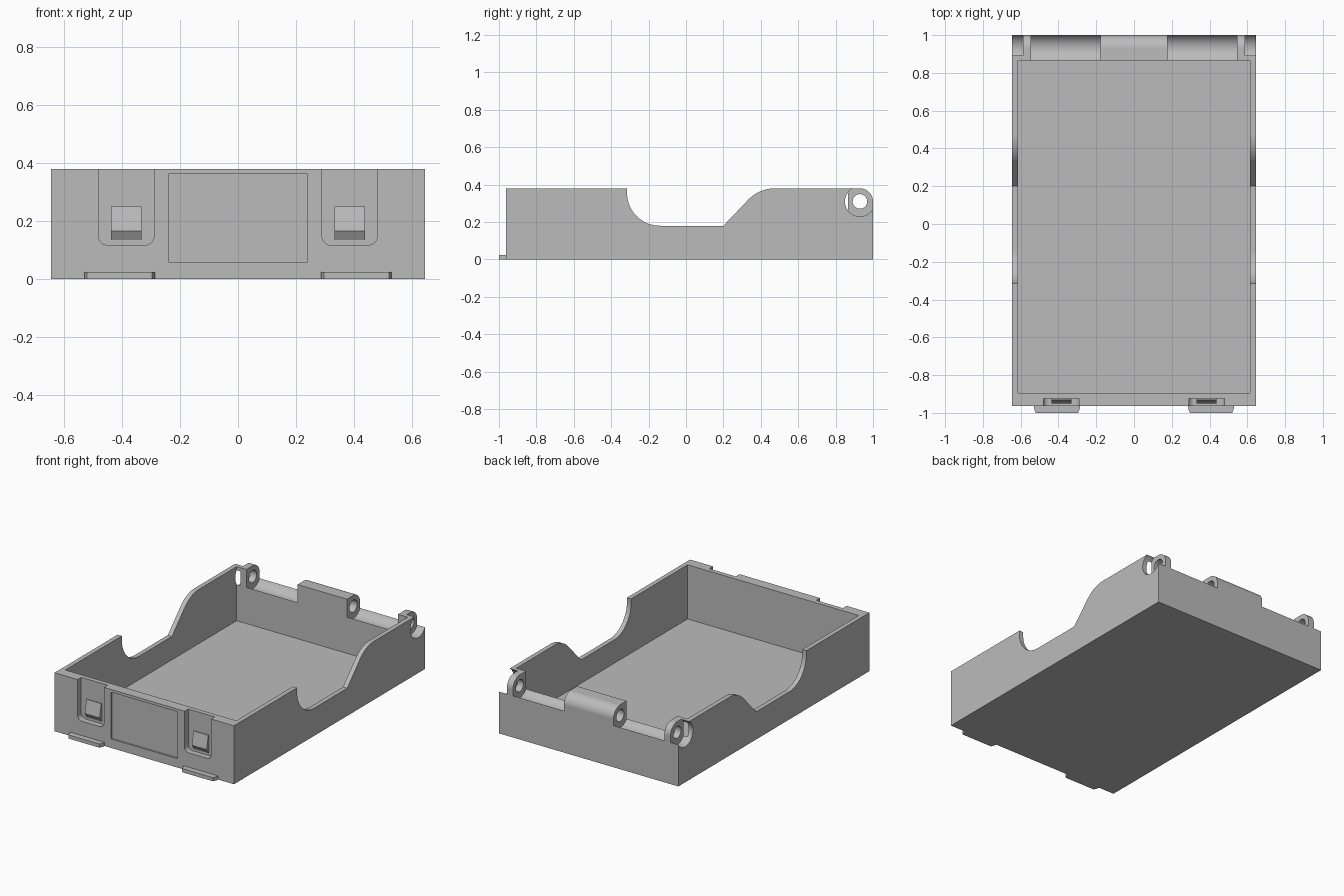
import bpy, bmesh
from math import radians, cos, sin

cube = bpy.data.objects.get("Cube")
if cube:
    bpy.data.objects.remove(cube, do_unlink=True)

grey = bpy.data.materials.new("plain grey")
grey.use_nodes = True
COLOUR = (0.5, 0.5, 0.5, 1)
grey.diffuse_color = COLOUR
grey.node_tree.nodes["Principled BSDF"].inputs["Base Color"].default_value = COLOUR

# Main sizes
W, H, FRONT, BACK = 0.645, 0.38, -0.963, 1.0
IN_W, IN_FRONT, IN_BACK, FLOOR = 0.615, -0.895, 0.865, 0.028
PIN_Y, PIN_Z, BARREL_R = 0.93, 0.31, 0.07
CLEAR_R, PIN_R = 0.08, 0.039
NOTCH_IN, NOTCH_OUT, LUG_OUT = 0.178, 0.545, 0.588


def arc(u, v, r, start, end, steps=16):
    angles = [radians(start + (end - start) * i / steps) for i in range(steps + 1)]
    return [(u + r * cos(a), v + r * sin(a)) for a in angles]


def rect(u0, u1, v0, v1):
    return [(u0, v0), (u1, v0), (u1, v1), (u0, v1)]


def extrude(name, points, axis, lo, hi):
    """Extrude a profile along an axis: X takes (y, z), Y takes (x, z), Z takes (x, y)."""
    def place(u, v, d):
        return {"X": (d, u, v), "Y": (u, d, v), "Z": (u, v, d)}[axis]
    bm = bmesh.new()
    rings = [[bm.verts.new(place(u, v, d)) for u, v in points] for d in (lo, hi)]
    n = len(points)
    for ring in rings:
        bm.faces.new(ring)
    for i in range(n):
        j = (i + 1) % n
        bm.faces.new((rings[0][i], rings[0][j], rings[1][j], rings[1][i]))
    bmesh.ops.recalc_face_normals(bm, faces=bm.faces)
    mesh = bpy.data.meshes.new(name)
    bm.to_mesh(mesh)
    bm.free()
    mesh.materials.append(grey)
    obj = bpy.data.objects.new(name, mesh)
    bpy.context.collection.objects.link(obj)
    return obj


def activate(obj):
    bpy.ops.object.select_all(action="DESELECT")
    obj.select_set(True)
    bpy.context.view_layer.objects.active = obj


def cut(target, points, axis, lo, hi):
    cutter = extrude("cutter", points, axis, lo, hi)
    cutter.hide_render = True
    activate(target)
    mod = target.modifiers.new("cut", "BOOLEAN")
    mod.operation, mod.solver, mod.object = "DIFFERENCE", "EXACT", cutter
    bpy.ops.object.modifier_apply(modifier=mod.name)
    bpy.data.objects.remove(cutter, do_unlink=True)


# Tray body with a rounded upper back edge
outline = [(FRONT, H), (FRONT, 0), (BACK, 0)] + arc(PIN_Y, PIN_Z, BARREL_R, 0, 90)
tray = extrude("tray_body", outline, "X", -W, W)
cut(tray, rect(-IN_W, IN_W, IN_FRONT, IN_BACK), "Z", FLOOR, 1)

# Hand scoops in both side walls
scoop = ([(-0.315, 0.5)] + arc(-0.14, 0.355, 0.175, 180, 270) + [(0.2, 0.18)]
         + arc(0.476, 0.18, 0.2, 135, 90) + [(0.476, 0.5)])
cut(tray, scoop, "X", -1, 1)

# Hinge: gaps beside the centre knuckle, outer pockets, pin hole
circle = arc(PIN_Y, PIN_Z, CLEAR_R, 0, 360, 64)[:-1]
trough = (arc(PIN_Y, PIN_Z, CLEAR_R, 180, 360, 32)
          + [(PIN_Y + CLEAR_R, 0.5), (PIN_Y - CLEAR_R, 0.5)])
for s in (-1, 1):
    cut(tray, trough, "X", *sorted((s * NOTCH_IN, s * NOTCH_OUT)))
    cut(tray, circle, "X", *sorted((s * LUG_OUT, s * 0.8)))
cut(tray, arc(PIN_Y, PIN_Z, PIN_R, 0, 360, 48)[:-1], "X", -1, 1)

# Front label panel and latch pockets
cut(tray, rect(-0.24, 0.24, 0.058, 0.362), "Y", -1.1, FRONT + 0.01)
POCKET_Y = -0.925
for s in (-1, 1):
    x = s * 0.385
    pocket = ([(x - 0.095, 0.5)] + arc(x - 0.065, 0.147, 0.03, 180, 270, 8)
              + arc(x + 0.065, 0.147, 0.03, 270, 360, 8) + [(x + 0.095, 0.5)])
    cut(tray, pocket, "Y", -1.1, POCKET_Y)

activate(tray)
bpy.ops.object.shade_smooth_by_angle(angle=radians(25))
weighted = tray.modifiers.new("even shading", "WEIGHTED_NORMAL")
weighted.keep_sharp = True

# Latch catches and bottom finger tabs
for s, side in ((-1, "right"), (1, "left")):
    x = s * 0.385
    wedge = [(POCKET_Y + 0.01, 0.25), (POCKET_Y - 0.006, 0.25),
             (POCKET_Y - 0.024, 0.165), (POCKET_Y - 0.006, 0.135),
             (POCKET_Y + 0.01, 0.135)]
    extrude(side + "_latch_catch", wedge, "X", x - 0.053, x + 0.053)
    t = s * 0.408
    tab = [(t - 0.122, FRONT + 0.01), (t - 0.122, FRONT - 0.012), (t - 0.112, -1),
           (t + 0.112, -1), (t + 0.122, FRONT - 0.012), (t + 0.122, FRONT + 0.01)]
    extrude(side + "_finger_tab", tab, "Z", 0, 0.024)
